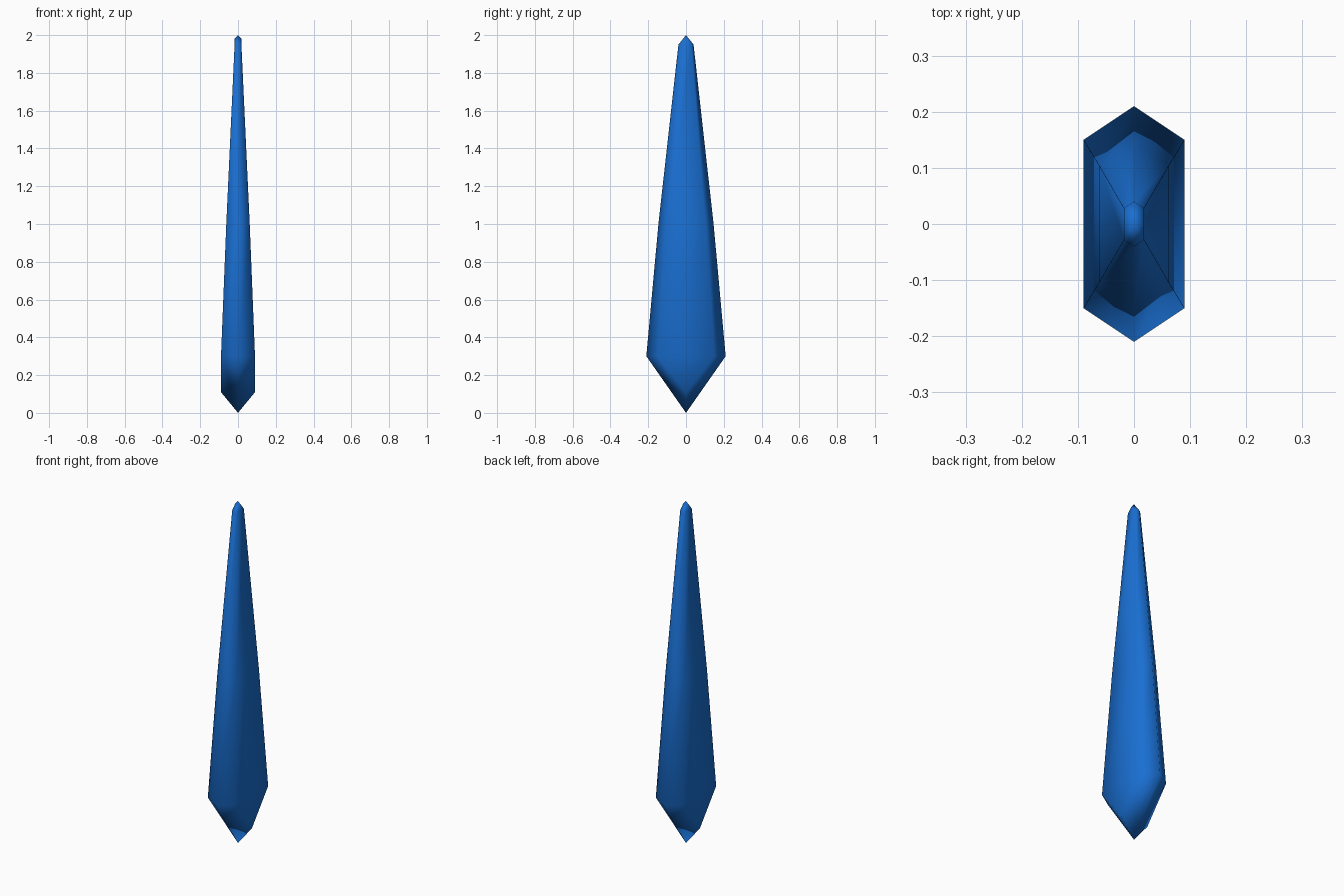
import bpy
import bmesh

if "Cube" in bpy.data.objects:
    bpy.data.objects.remove(bpy.data.objects["Cube"])

bm = bmesh.new()


def ring(x, y_side, y_edge, z):
    # flattened hexagon section with a pointed front and back
    pts = [(x, -y_side), (x, y_side), (0, y_edge),
           (-x, y_side), (-x, -y_side), (0, -y_edge)]
    return [bm.verts.new((px, py, z)) for px, py in pts]


def cap(r, x, z_side, z_tip):
    # four bevelled facets meeting at a tip, plus a triangle on each broad side
    tip = bm.verts.new((0, 0, z_tip))
    right = bm.verts.new((x, 0, z_side))
    left = bm.verts.new((-x, 0, z_side))
    bm.faces.new((r[0], r[1], right))
    bm.faces.new((r[3], r[4], left))
    for side, corner, edge in ((right, 1, 2), (left, 3, 2), (left, 4, 5), (right, 0, 5)):
        bm.faces.new((tip, side, r[corner], r[edge]))


# Tapered shaft
rings = [ring(0.09, 0.15, 0.21, 0.30),
         ring(0.062, 0.104, 0.146, 1.0),
         ring(0.018, 0.028, 0.04, 1.95)]
for a, b in zip(rings, rings[1:]):
    for i in range(6):
        j = (i + 1) % 6
        bm.faces.new((a[i], a[j], b[j], b[i]))

# Pointed ends
cap(rings[0], 0.09, 0.11, 0.0)
cap(rings[-1], 0.018, 1.98, 2.0)

bmesh.ops.recalc_face_normals(bm, faces=bm.faces[:])
for f in bm.faces:
    f.smooth = True

mesh = bpy.data.meshes.new("crystal_shard")
bm.to_mesh(mesh)
bm.free()
shard = bpy.data.objects.new("crystal_shard", mesh)
bpy.context.collection.objects.link(shard)

# Blue colour
blue = bpy.data.materials.new("blue")
blue.diffuse_color = (0.01, 0.16, 0.65, 1)
blue.use_nodes = True
blue.node_tree.nodes["Principled BSDF"].inputs["Base Color"].default_value = blue.diffuse_color
mesh.materials.append(blue)
